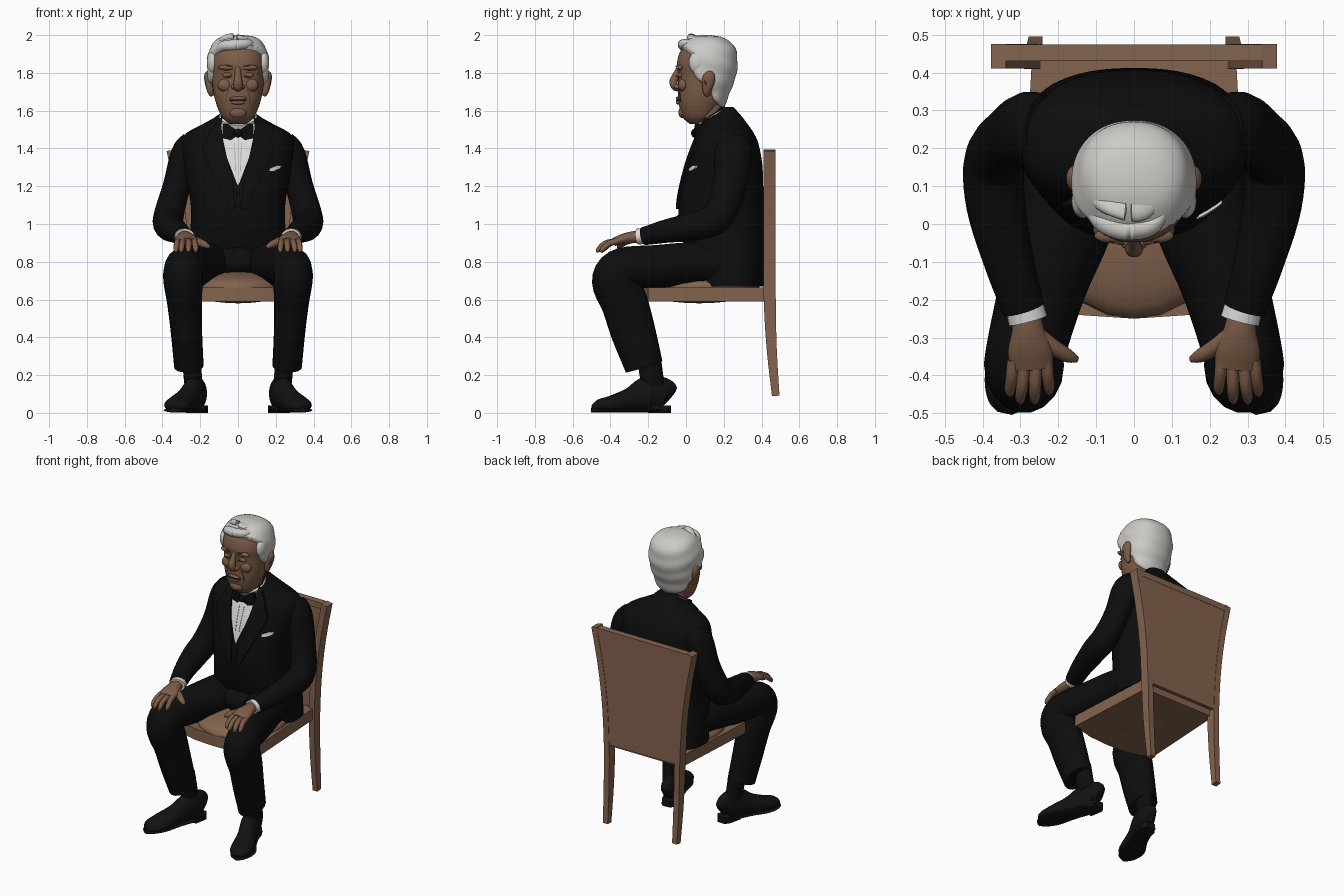
import bpy, bmesh, math
from mathutils import Vector

default_cube = bpy.data.objects.get("Cube")
if default_cube:
    bpy.data.objects.remove(default_cube, do_unlink=True)


def material(name, *rgb):
    mat = bpy.data.materials.new(name)
    mat.use_nodes = True
    mat.diffuse_color = (*rgb, 1)
    mat.node_tree.nodes["Principled BSDF"].inputs["Base Color"].default_value = (*rgb, 1)
    return mat


suit = material("black_suit", .004, .004, .004)
leather = material("black_leather", .006, .006, .006)
white = material("white_cotton", .72, .71, .69)
grey = material("grey_shadow_cotton", .4, .39, .38)
silver = material("silver_hair", .6, .59, .56)
skin = material("skin", .2, .107, .062)
crease = material("dark_skin", .06, .03, .018)
wood = material("wood", .23, .125, .077)


def finish(name, bm, mat, mirror=False):
    bmesh.ops.recalc_face_normals(bm, faces=bm.faces)
    mesh = bpy.data.meshes.new(name)
    bm.to_mesh(mesh)
    bm.free()
    mesh.materials.append(mat)
    mesh.shade_smooth()
    mesh.set_sharp_from_angle(angle=math.radians(45))
    obj = bpy.data.objects.new(name, mesh)
    bpy.context.collection.objects.link(obj)
    if mirror:
        obj.modifiers.new("Mirror", 'MIRROR')
    return obj


def skin_rings(name, rings, mat, mirror=False):
    """Closed surface through a list of equally long rings."""
    bm = bmesh.new()
    loops = [[bm.verts.new(p) for p in ring] for ring in rings]
    count = len(loops[0])
    for low, high in zip(loops, loops[1:]):
        for i in range(count):
            j = (i + 1) % count
            bm.faces.new((low[i], low[j], high[j], high[i]))
    bm.faces.new(loops[0])
    bm.faces.new(loops[-1])
    return finish(name, bm, mat, mirror)


def spline(keys):
    """Smooth interpolation; the first entry of each key is the parameter."""
    def at(t):
        i = max(j for j in range(len(keys) - 1) if j == 0 or keys[j][0] <= t)
        a, b = keys[i], keys[i + 1]
        before, after = keys[max(i - 1, 0)], keys[min(i + 2, len(keys) - 1)]
        h = b[0] - a[0]
        u = min(max((t - a[0]) / h, 0), 1)
        ease = u * u * (3 - 2 * u)
        result = []
        for k in range(1, len(a)):
            slope_a = (b[k] - before[k]) / (b[0] - before[0]) * h
            slope_b = (after[k] - a[k]) / (after[0] - a[0]) * h
            result.append(a[k] + (b[k] - a[k]) * ease + slope_a * u * (1 - u) ** 2
                          - slope_b * u * u * (1 - u))
        return result
    return at


def tube(name, points, mat, mirror=False, sides=18, steps=5, floor=None):
    """Sweep an ellipse through points (x, y, z, half width, half depth)."""
    at = spline([(i, *p) for i, p in enumerate(points)])
    total = (len(points) - 1) * steps
    rows = [at(i / steps) for i in range(total + 1)]
    square = sides == 4
    grow, turn = (math.sqrt(2), math.pi / 4) if square else (1, 0)
    rings = []
    for i, row in enumerate(rows):
        ahead, behind = rows[min(i + 1, total)], rows[max(i - 1, 0)]
        tangent = (Vector(ahead[:3]) - Vector(behind[:3])).normalized()
        side = (Vector((1, 0, 0)) - tangent * tangent.x).normalized()
        up = tangent.cross(side)
        ring = []
        for k in range(sides):
            a = math.tau * k / sides + turn
            p = Vector(row[:3]) + grow * (side * row[3] * math.cos(a) + up * row[4] * math.sin(a))
            if floor is not None:
                p.z = max(p.z, floor)
            ring.append(p)
        rings.append(ring)
    return skin_rings(name, rings, mat, mirror)


def ball(name, centre, size, mat, mirror=False):
    bm = bmesh.new()
    bmesh.ops.create_uvsphere(bm, u_segments=24, v_segments=14, radius=1)
    bmesh.ops.scale(bm, vec=size, verts=bm.verts)
    bmesh.ops.translate(bm, vec=centre, verts=bm.verts)
    return finish(name, bm, mat, mirror)


def prism(name, outline, low, high, mat, mirror=False):
    return skin_rings(name, [[(x, y, z) for x, y in outline] for z in (low, high)], mat, mirror)


def body_rings(at, low, high, power, rows, sides):
    """Horizontal superellipse rings from (front, back, half width) at each height."""
    rings = []
    for r in range(rows + 1):
        z = low + (high - low) * r / rows
        front, back, wide = at(z)
        ring = []
        for k in range(sides):
            c, s = math.cos(math.tau * k / sides), math.sin(math.tau * k / sides)
            bend = lambda v: math.copysign(abs(v) ** (2 / power), v)
            ring.append(Vector((wide * bend(c), (front + back) / 2 + (back - front) / 2 * bend(s), z)))
        rings.append(ring)
    return rings


def front_of(at, power):
    def y(x, z):
        front, back, wide = at(z)
        rest = max(1 - min(abs(x) / wide, 1) ** power, 0)
        return (front + back) / 2 - (back - front) / 2 * rest ** (1 / power)
    return y


def plate(name, rows, surface, mat, lift=.004, depth=.008, mirror=False, columns=8):
    """Slab on a surface; rows are (z, left x, right x)."""
    rings = []
    for a, b in zip(rows, rows[1:]):
        for step in range(6 if b is rows[-1] else 5):
            z, x0, x1 = (p + (q - p) * step / 5 for p, q in zip(a, b))
            xs = [x0 + (x1 - x0) * c / columns for c in range(columns + 1)]
            outer = [(x, surface(x, z) - lift, z) for x in xs]
            inner = [(x, surface(x, z) - lift + depth, z) for x in reversed(xs)]
            rings.append(outer + inner)
    return skin_rings(name, rings, mat, mirror)


# Chair
tube("chair_posts", [(.26, .475, .09, .018, .02), (.262, .453, .35, .02, .027), (.265, .443, .62, .02, .032),
                     (.28, .443, .9, .02, .032), (.312, .443, 1.15, .02, .032), (.358, .443, 1.39, .02, .032)],
     wood, True, sides=4)
plate("chair_back", [(1.385, -.35, .35), (1.27, -.327, .327), (1.15, -.305, .305), (.9, -.275, .275),
                     (.62, -.26, .26)], lambda x, z: .45, wood, 0, .022)
plate("chair_top_rail", [(1.39, -.35, .35), (1.35, -.345, .345)], lambda x, z: .43, wood, 0, .044)
prism("seat_frame", [(-.27, .43), (-.305, -.2), (-.15, -.24), (0, -.25), (.15, -.24), (.305, -.2), (.27, .43)],
      .59, .665, wood)
ball("seat_cushion", (0, .07, .665), (.275, .32, .085), wood)

# Jacket body
torso = spline([(.67, .05, .41, .29), (.8, .02, .412, .285), (.95, -.025, .412, .255), (1.1, -.04, .41, .25),
                (1.3, 0, .405, .285), (1.42, .04, .385, .3), (1.48, .065, .36, .275), (1.53, .085, .325, .185),
                (1.57, .1, .295, .115), (1.62, .15, .25, .06)])
skin_rings("jacket", body_rings(torso, .67, 1.62, 2.5, 48, 56), suit)
chest = front_of(torso, 2.5)
plate("shirt_front", [(1.53, -.09, .09), (1.45, -.08, .08), (1.35, -.058, .058), (1.21, -.004, .004)], chest, white)
plate("shirt_pleats", [(1.43, .016, .02), (1.28, .011, .015)], chest, grey, .006, .005, True)
plate("lapels", [(1.56, .085, .1), (1.5, .088, .14), (1.42, .076, .18), (1.39, .07, .19), (1.25, .03, .13),
                 (1.08, .015, .045)], chest, suit, .013, .02, True)
plate("pocket_square", [(1.31, .205, .232), (1.295, .17, .225), (1.28, .165, .19)], chest, white, .008, .009)
for height in (1.16, 1.1, 1.04):
    ball("waistcoat_button", (0, chest(0, height) - .002, height), (.009, .005, .009), leather)
plate("bow_tie", [(1.53, .055, .08), (1.497, .008, .083), (1.465, .008, .083), (1.43, .055, .08)],
      lambda x, z: .04 + x * .15, suit, 0, .03, True)
ball("bow_tie_knot", (0, .045, 1.481), (.021, .018, .023), suit)

# Arms and hands
tube("sleeves", [(.235, .25, 1.43, .07, .09), (.28, .25, 1.37, .075, .1), (.325, .23, 1.2, .073, .09),
                 (.368, .17, 1.04, .08, .085), (.365, .05, .99, .078, .078), (.33, -.1, .963, .066, .063),
                 (.292, -.225, .935, .056, .048)], suit, True)
tube("cuffs", [(.292, -.21, .938, .05, .042), (.28, -.255, .933, .052, .043)], white, True)
tube("hands", [(.285, -.23, .933, .036, .03), (.28, -.28, .93, .043, .032), (.275, -.33, .921, .058, .028),
               (.27, -.38, .905, .057, .022)], skin, True)
for label, base, tip, reach in (("little", .318, .328, -.455), ("ring", .29, .3, -.475),
                                ("middle", .26, .262, -.475), ("index", .232, .224, -.45)):
    middle = (base + tip) / 2
    tube(label + "_fingers", [(base, -.36, .91, .017, .018), (middle, reach + .05, .898, .016, .016),
                              (tip, reach + .015, .868, .014, .014), (tip, reach + .002, .85, .006, .006)],
         skin, True, sides=10)
tube("thumbs", [(.265, -.28, .925, .02, .025), (.22, -.32, .91, .022, .022), (.175, -.348, .89, .018, .018),
                (.15, -.358, .877, .008, .008)], skin, True, sides=10)

# Trousers, socks and shoes
ball("trouser_lap", (0, .1, .8), (.16, .16, .1), suit)
tube("trouser_legs", [(.14, .28, .78, .13, .11), (.175, .05, .79, .135, .115), (.24, -.16, .775, .115, .115),
                      (.285, -.33, .765, .105, .112), (.29, -.375, .7, .105, .125), (.283, -.325, .58, .092, .125),
                      (.273, -.28, .43, .083, .12), (.26, -.222, .245, .078, .103)], suit, True)
tube("socks", [(.25, -.2, .32, .05, .065), (.235, -.175, .14, .048, .062)], suit, True)
tube("shoes", [(.203, -.085, .08, .025, .05), (.21, -.115, .1, .048, .085), (.235, -.2, .1, .056, .095),
               (.272, -.29, .068, .06, .068), (.31, -.39, .045, .072, .048), (.33, -.455, .037, .062, .036),
               (.34, -.495, .025, .02, .015)], leather, True, floor=.008)
tube("shoe_soles", [(.21, -.085, .014, .035, .012), (.215, -.15, .014, .052, .012), (.262, -.27, .014, .058, .012),
                    (.313, -.39, .014, .078, .012), (.335, -.47, .014, .055, .012), (.342, -.5, .014, .02, .012)],
     leather, True, floor=0)
prism("shoe_heels", [(.16, -.11), (.18, -.082), (.235, -.08), (.255, -.11), (.275, -.19), (.175, -.2)],
      0, .04, leather, True)
for height, y in ((.15, -.265), (.13, -.29)):
    ball("shoe_laces", (.265, y, height - .025), (.035, .012, .014), leather, True)

# Neck and collar
tube("neck", [(0, .165, 1.48, .085, .075), (0, .13, 1.58, .085, .08), (0, .12, 1.68, .09, .09)], skin)
tube("collar", [(0, .165, 1.515, .108, .102), (0, .132, 1.572, .1, .098)], white, sides=32)

# Head
skull = spline([(1.53, .02, .09, .045), (1.56, -.015, .14, .08), (1.6, -.03, .17, .102), (1.66, -.042, .2, .122),
                (1.72, -.042, .22, .133), (1.79, -.042, .245, .14), (1.85, -.048, .253, .145),
                (1.91, -.032, .247, .135), (1.95, 0, .22, .11), (1.973, .05, .18, .07), (1.98, .09, .13, .02)])
skin_rings("head", body_rings(skull, 1.53, 1.98, 2.2, 40, 48), skin)
face = front_of(skull, 2.2)
tube("nose", [(0, -.03, 1.825, .016, .02), (0, -.05, 1.79, .017, .02), (0, -.066, 1.755, .023, .022),
              (0, -.06, 1.725, .024, .018), (0, -.04, 1.712, .015, .012)], skin)
ball("nostrils", (.022, -.047, 1.727), (.014, .018, .014), skin, True)
ball("brow_ridges", (.055, -.031, 1.828), (.05, .02, .015), skin, True)
ball("cheeks", (.068, -.015, 1.735), (.04, .026, .035), skin, True)
ball("eyelids", (.053, -.03, 1.788), (.029, .014, .015), skin, True)
ball("upper_lip", (0, -.043, 1.665), (.045, .011, .01), skin)
ball("lower_lip", (0, -.041, 1.643), (.038, .012, .011), skin)
ball("chin", (0, -.018, 1.59), (.045, .022, .03), skin)
plate("mouth_line", [(1.657, -.048, .048), (1.652, -.044, .044)], face, crease, .012, .014)
plate("eye_slits", [(1.787, .03, .076), (1.779, .034, .072)], face, crease, .011, .014, True)
plate("eyebrows", [(1.838, .04, .08), (1.831, .025, .09)], face, crease, .01, .012, True)
plate("smile_folds", [(1.715, .044, .048), (1.68, .06, .064), (1.645, .062, .065)], face, crease, .003, .006, True)
tube("ears", [(.135, .115, 1.68, .013, .012), (.146, .11, 1.705, .018, .022), (.155, .118, 1.755, .022, .034),
              (.158, .122, 1.79, .02, .03), (.152, .12, 1.808, .008, .012)], skin, True)
ball("ear_hollows", (.168, .108, 1.755), (.008, .014, .024), crease, True)

# Hair: an inflated scalp that sinks below the skin in front of the hairline
hairline = spline([(1.6, .2), (1.66, .15), (1.72, .13), (1.77, .06), (1.85, .03), (1.88, .045), (1.92, 0),
                   (1.945, -.06), (2, -.1)])
scalp = body_rings(skull, 1.6, 1.98, 2.2, 60, 96)
centre = Vector((0, .1, 1.8))
for ring in scalp:
    for p in ring:
        cover = min(max((p.y - hairline(p.z)[0]) / .03 + .5, 0), 1)
        wave = .002 * math.sin(70 * p.z + 25 * p.y) * cover
        p += (p - centre).normalized() * (cover * .033 - .012 + wave)
skin_rings("hair", scalp, silver)
tube("front_quiff", [(.085, .04, 1.955, .012, .015), (.045, -.004, 1.953, .025, .026), (-.02, -.014, 1.948, .03, .029),
                     (-.08, .005, 1.94, .028, .027), (-.125, .05, 1.905, .012, .02)], silver)
tube("swept_crown", [(.08, .1, 1.968, .015, .012), (.02, .05, 1.976, .04, .02), (-.05, .05, 1.972, .04, .022),
                     (-.12, .09, 1.925, .025, .025)], silver)
ball("side_hair", (.135, .06, 1.855), (.03, .045, .06), silver, True)
